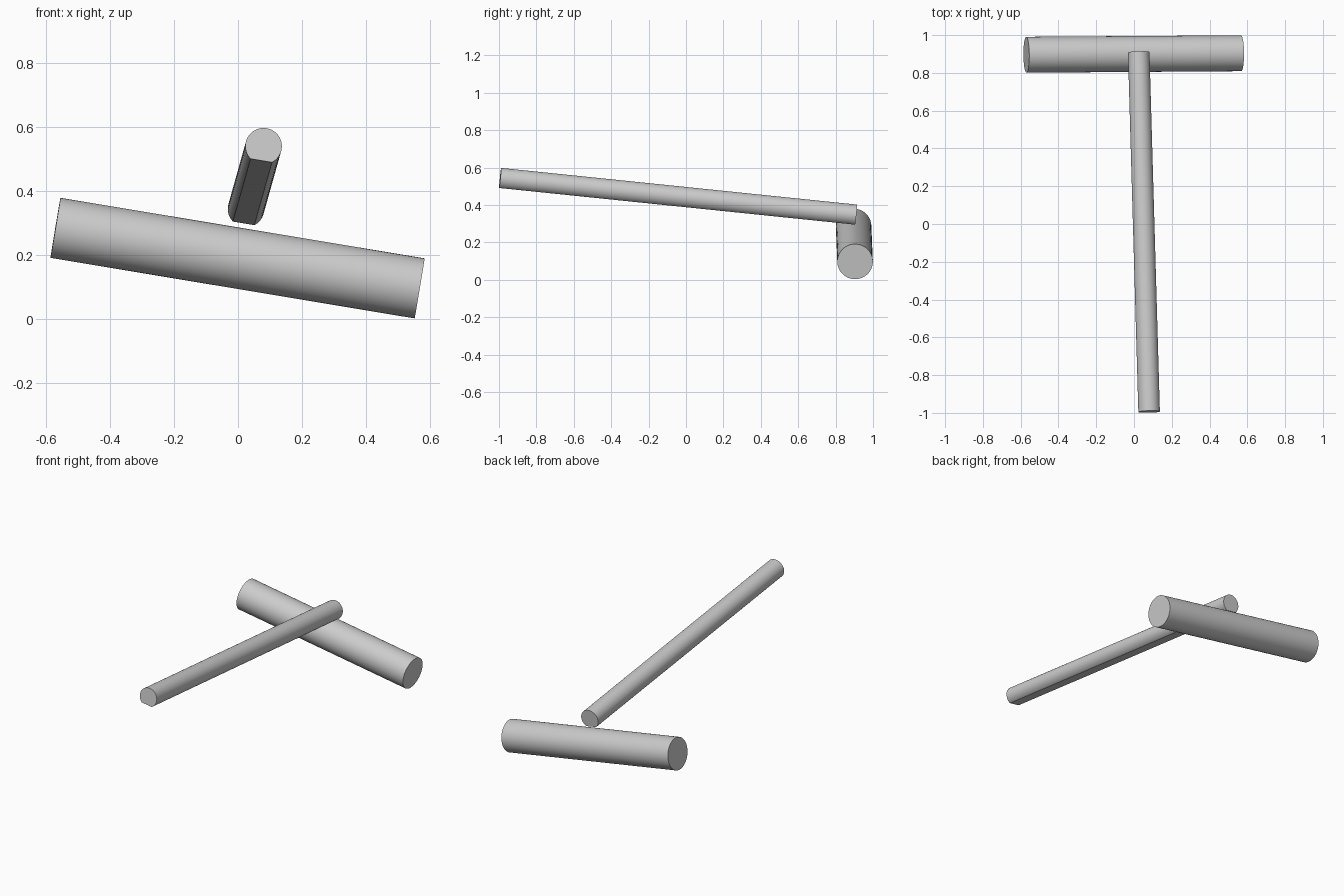
import bpy
import bmesh
import math
from mathutils import Vector, Matrix

if "Cube" in bpy.data.objects:
    bpy.data.objects.remove(bpy.data.objects["Cube"])

gray = bpy.data.materials.new("light_gray")
gray.use_nodes = True
color = (0.6, 0.6, 0.6, 1)
gray.diffuse_color = color
gray.node_tree.nodes["Principled BSDF"].inputs["Base Color"].default_value = color


def rod(name, start, end, radius, down, flat_half_angle=0.0, segments=64):
    """Rod between two points; an optional flat is cut on its 'down' side."""
    start, end = Vector(start), Vector(end)
    axis = (end - start).normalized()
    down = Vector(down)
    down = (down - axis * down.dot(axis)).normalized()
    side = axis.cross(down)
    sweep = 2 * (math.pi - flat_half_angle)
    count = segments + 1 if flat_half_angle else segments
    bm = bmesh.new()
    ring = []
    for i in range(count):
        a = flat_half_angle + sweep * i / segments
        ring.append(bm.verts.new(start + radius * (math.cos(a) * down + math.sin(a) * side)))
    cap = bm.faces.new(ring)
    extruded = bmesh.ops.extrude_face_region(bm, geom=[cap], use_keep_orig=True)["geom"]
    verts = [v for v in extruded if isinstance(v, bmesh.types.BMVert)]
    bmesh.ops.translate(bm, verts=verts, vec=end - start)
    bmesh.ops.recalc_face_normals(bm, faces=bm.faces)
    mesh = bpy.data.meshes.new(name)
    bm.to_mesh(mesh)
    bm.free()
    mesh.materials.append(gray)
    obj = bpy.data.objects.new(name, mesh)
    bpy.context.collection.objects.link(obj)
    bpy.ops.object.select_all(action='DESELECT')
    obj.select_set(True)
    bpy.context.view_layer.objects.active = obj
    bpy.ops.object.shade_smooth_by_angle(angle=math.radians(25))
    return obj


# Thick mallet head, lying tilted
head_start, head_end = Vector((-0.57, 0.896, 0.286)), Vector((0.567, 0.904, 0.097))
rod("mallet_head", head_start, head_end, 0.095, (0, 0, -1))

# Slim handle with a flat underside resting over the head
grip, tip = Vector((0.08, -0.994, 0.541)), Vector((0.025, 0.909, 0.345))
underside = (head_end - head_start).cross(tip - grip) * -1
rod("handle", grip, tip, 0.057, underside, flat_half_angle=math.radians(36.5))
